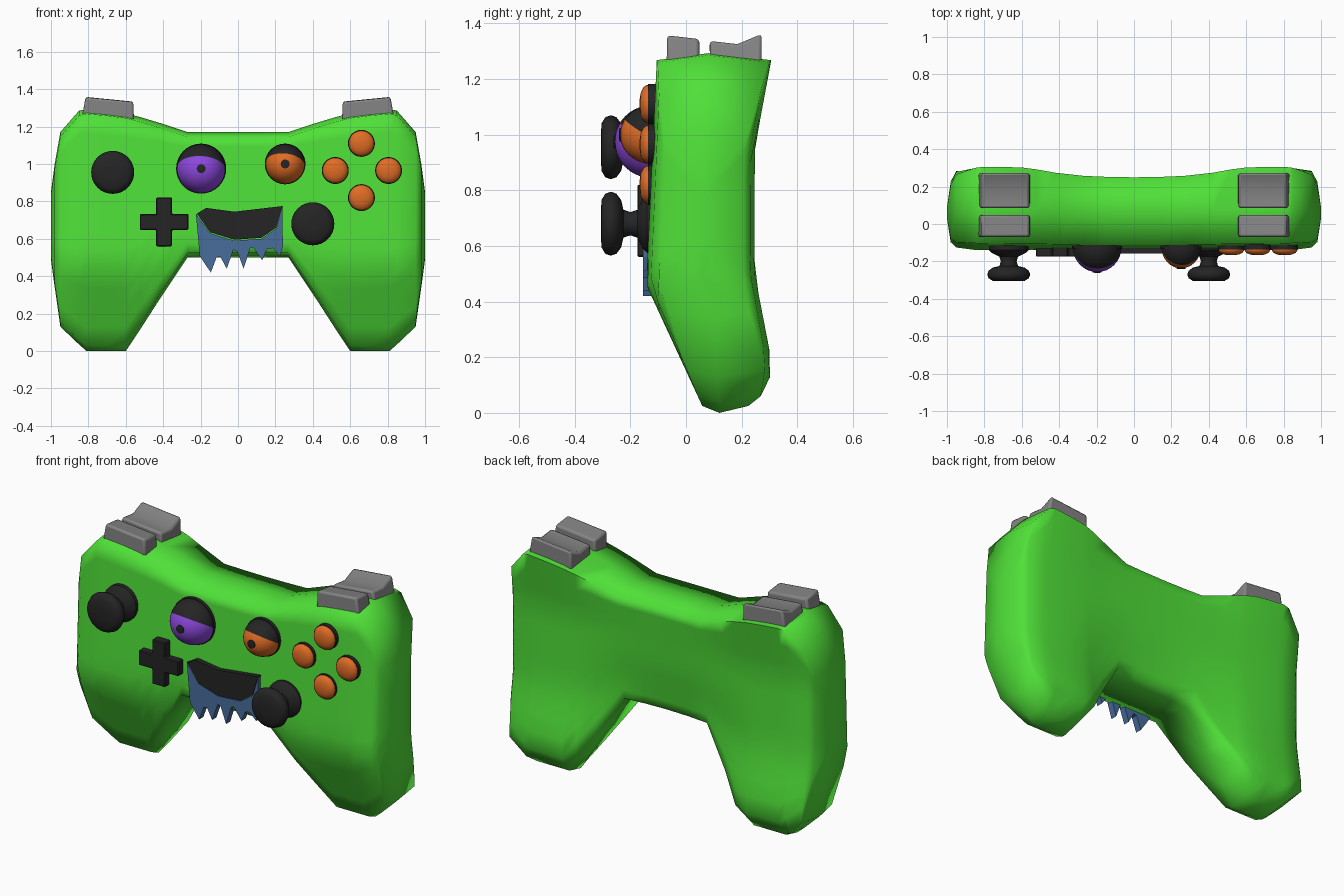
import bpy, bmesh, math
from mathutils import Vector, Matrix

if "Cube" in bpy.data.objects:
    bpy.data.objects.remove(bpy.data.objects["Cube"])


def material(name, rgb):
    m = bpy.data.materials.new(name)
    m.diffuse_color = (*rgb, 1)
    m.use_nodes = True
    m.node_tree.nodes["Principled BSDF"].inputs["Base Color"].default_value = m.diffuse_color
    return m


GREEN = material("green", (0.08, 0.75, 0.04))
BLACK = material("black", (0.018, 0.018, 0.018))
GREY = material("grey", (0.23, 0.23, 0.23))
ORANGE = material("orange", (0.75, 0.15, 0.018))
PURPLE = material("purple", (0.27, 0.065, 0.74))
BLUE = material("blue", (0.065, 0.15, 0.33))


def add_object(name, bm, mats, angle=None):
    bmesh.ops.recalc_face_normals(bm, faces=bm.faces)
    me = bpy.data.meshes.new(name)
    bm.to_mesh(me)
    bm.free()
    for m in mats:
        me.materials.append(m)
    ob = bpy.data.objects.new(name, me)
    bpy.context.collection.objects.link(ob)
    if angle:
        bpy.ops.object.select_all(action='DESELECT')
        ob.select_set(True)
        bpy.context.view_layer.objects.active = ob
        bpy.ops.object.shade_smooth_by_angle(angle=math.radians(angle))
    return ob


def bevel(ob, width, segments=2):
    b = ob.modifiers.new("bevel", 'BEVEL')
    b.width, b.segments, b.limit_method = width, segments, 'ANGLE'


def interp(pts, v):
    if v <= pts[0][0]:
        return pts[0][1]
    for (a, ya), (b, yb) in zip(pts, pts[1:]):
        if v <= b:
            return ya + (yb - ya) * (v - a) / (b - a)
    return pts[-1][1]


def lathe(name, profile, x, z, mat, sides=32):
    """Turn (radius, y) points around an axis along y."""
    bm = bmesh.new()
    rings = []
    for r, y in profile:
        rings.append([bm.verts.new((x + r * math.cos(t), y, z + r * math.sin(t)))
                      for t in (2 * math.pi * i / sides for i in range(sides))])
    for a, b in zip(rings, rings[1:]):
        for i in range(sides):
            j = (i + 1) % sides
            bm.faces.new((a[i], a[j], b[j], b[i]))
    bm.faces.new(rings[0])
    bm.faces.new(rings[-1])
    return add_object(name, bm, [mat], 40)


def plate(name, outline, y0, y1, mat):
    """Extrude an (x, z) outline from y0 to y1."""
    bm = bmesh.new()
    f = bm.faces.new([bm.verts.new((x, y0, z)) for x, z in outline])
    new = bmesh.ops.extrude_face_region(bm, geom=[f])['geom']
    bmesh.ops.translate(bm, vec=(0, y1 - y0, 0),
                        verts=[v for v in new if isinstance(v, bmesh.types.BMVert)])
    return add_object(name, bm, [mat])


# Body: cross-sections lofted along x (x, bottom z, top z, depth scale)
SECTIONS = [(0, .50, 1.17, 1), (.14, .50, 1.17, 1), (.27, .50, 1.17, 1),
            (.42, .275, 1.22, 1), (.52, .12, 1.25, 1), (.60, 0, 1.27, 1),
            (.70, 0, 1.283, 1), (.81, 0, 1.293, 1), (.85, .035, 1.285, .98),
            (.95, .13, 1.17, .92), (.98, .34, 1.0, .78), (1.0, .49, .85, .15)]
FRONT = [(0, .07), (.46, -.143), (1.27, -.105)]
BACK = [(0, .19), (.08, .30), (.2, .305), (.5, .247), (.95, .247), (1.26, .305)]
BACK_MID = [(.5, .17), (.8, .22), (1.15, .25)]
LEVELS = 12


def section(bm, x, zb, zt, s):
    ax = abs(x)
    w = min(1, ax / .56) ** 2
    inset = min(.025, (zt - zb) * .04)
    zs = [zb + inset + (zt - zb - 2 * inset) * i / LEVELS for i in range(LEVELS + 1)]
    ring = [(interp(FRONT, z), z) for z in zs]
    ring.append((.08, zt))
    ring += [(interp(BACK, z) * w + interp(BACK_MID, z) * (1 - w), z) for z in reversed(zs)]
    ring.append((.12, zb))
    return [bm.verts.new((x, .06 + (y - .06) * s, z)) for y, z in ring]


bm = bmesh.new()
rows = [(-x, b, t, s) for x, b, t, s in SECTIONS[:0:-1]] + SECTIONS
rings = [section(bm, *r) for r in rows]
for a, b in zip(rings, rings[1:]):
    n = len(a)
    for i in range(n):
        bm.faces.new((a[i], a[(i + 1) % n], b[(i + 1) % n], b[i]))
bm.faces.new(rings[0])
bm.faces.new(rings[-1])
add_object("body", bm, [GREEN], 89)

# Thumb sticks: flared base, stem and rounded cap
STICK = [(.105, -.11), (.105, -.14), (.09, -.155), (.05, -.175), (.042, -.20), (.05, -.225),
         (.085, -.233), (.108, -.25), (.115, -.27), (.108, -.29), (.085, -.304), (.03, -.306)]
lathe("left_stick", STICK, -.67, .955, BLACK)
lathe("right_stick", STICK, .40, .68, BLACK)

# Direction pad
L, W = .13, .043
cross = [(-W, L), (W, L), (W, W), (L, W), (L, -W), (W, -W),
         (W, -L), (-W, -L), (-W, -W), (-L, -W), (-L, W), (-W, W)]
pad = plate("direction_pad", [(x - .395, z + .69) for x, z in cross], -.10, -.175, BLACK)
bevel(pad, .005, 1)

# Four action buttons: dark seat and orange dome
for i, (x, z) in enumerate([(.66, 1.11), (.52, .965), (.805, .965), (.66, .82)]):
    lathe(f"button_seat_{i + 1}", [(.072, -.09), (.072, -.136)], x, z, BLACK)
    lathe(f"button_{i + 1}", [(.068, -.12), (.068, -.142), (.06, -.154), (.04, -.163),
                              (.015, -.167)], x, z, ORANGE)


# Eyes: ball cut by a sloping plane, upper part is the dark lid
def eye(name, x, z, r, depth, slant, mat):
    c = Vector((x, -.125, z))
    n = Vector((slant, .6, 1)).normalized()
    bm = bmesh.new()
    bmesh.ops.create_uvsphere(bm, u_segments=32, v_segments=20, radius=r)
    bmesh.ops.scale(bm, vec=(1, depth / r, 1), verts=bm.verts)
    bmesh.ops.translate(bm, vec=c, verts=bm.verts)
    bmesh.ops.bisect_plane(bm, geom=bm.verts[:] + bm.edges[:] + bm.faces[:],
                           plane_co=c, plane_no=n)
    for f in bm.faces:
        f.material_index = int((f.calc_center_median() - c).dot(n) > 0)
    add_object(name, bm, [mat, BLACK], 60)
    tip = c.y - depth
    lathe(name + "_rim", [(r + .004, -.09), (r + .004, -.133)], x, z, BLACK)
    lathe(name + "_pupil", [(.024, tip + .02), (.024, tip - .002), (.012, tip - .004)],
          x, z, BLACK, 16)


eye("left_eye", -.197, .975, .13, .132, .06, PURPLE)
eye("right_eye", .252, 1.0, .105, .112, .12, ORANGE)

# Mouth and ragged beard
plate("mouth", [(-.22, .735), (-.17, .765), (-.02, .745), (.24, .775), (.205, .66),
                (.125, .605), (-.02, .595), (-.15, .635)], -.10, -.158, BLACK)
plate("beard", [(-.225, .735), (-.205, .51), (-.18, .47), (-.145, .42), (-.115, .50),
                (-.095, .505), (-.06, .44), (-.025, .54), (-.005, .535), (.03, .44),
                (.065, .55), (.08, .555), (.13, .485), (.155, .545), (.185, .55),
                (.225, .51), (.24, .56), (.237, .77), (.205, .655), (.125, .60),
                (-.02, .59), (-.15, .63)], -.115, -.154, BLUE)

# Shoulder buttons and triggers: side profiles (y, z) extruded along x, sloping inward
PROFILES = {
    "shoulder": [(-.07, 1.23), (-.068, 1.358), (.048, 1.345), (.048, 1.23)],
    "trigger": [(.088, 1.23), (.085, 1.338), (.185, 1.327), (.272, 1.363), (.272, 1.23)]}
for part, prof in PROFILES.items():
    for side, s in (("left", -1), ("right", 1)):
        bm = bmesh.new()
        ends = []
        for x, top_x, dz in ((.555, .56, -.025), (.838, .815, 0)):
            ends.append([bm.verts.new((s * (top_x if z > 1.3 else x), y, z + dz))
                         for y, z in prof])
        n = len(prof)
        for i in range(n):
            j = (i + 1) % n
            bm.faces.new((ends[0][i], ends[0][j], ends[1][j], ends[1][i]))
        for e in ends:
            bm.faces.new(e)
        bevel(add_object(f"{side}_{part}", bm, [GREY], 30), .012)
